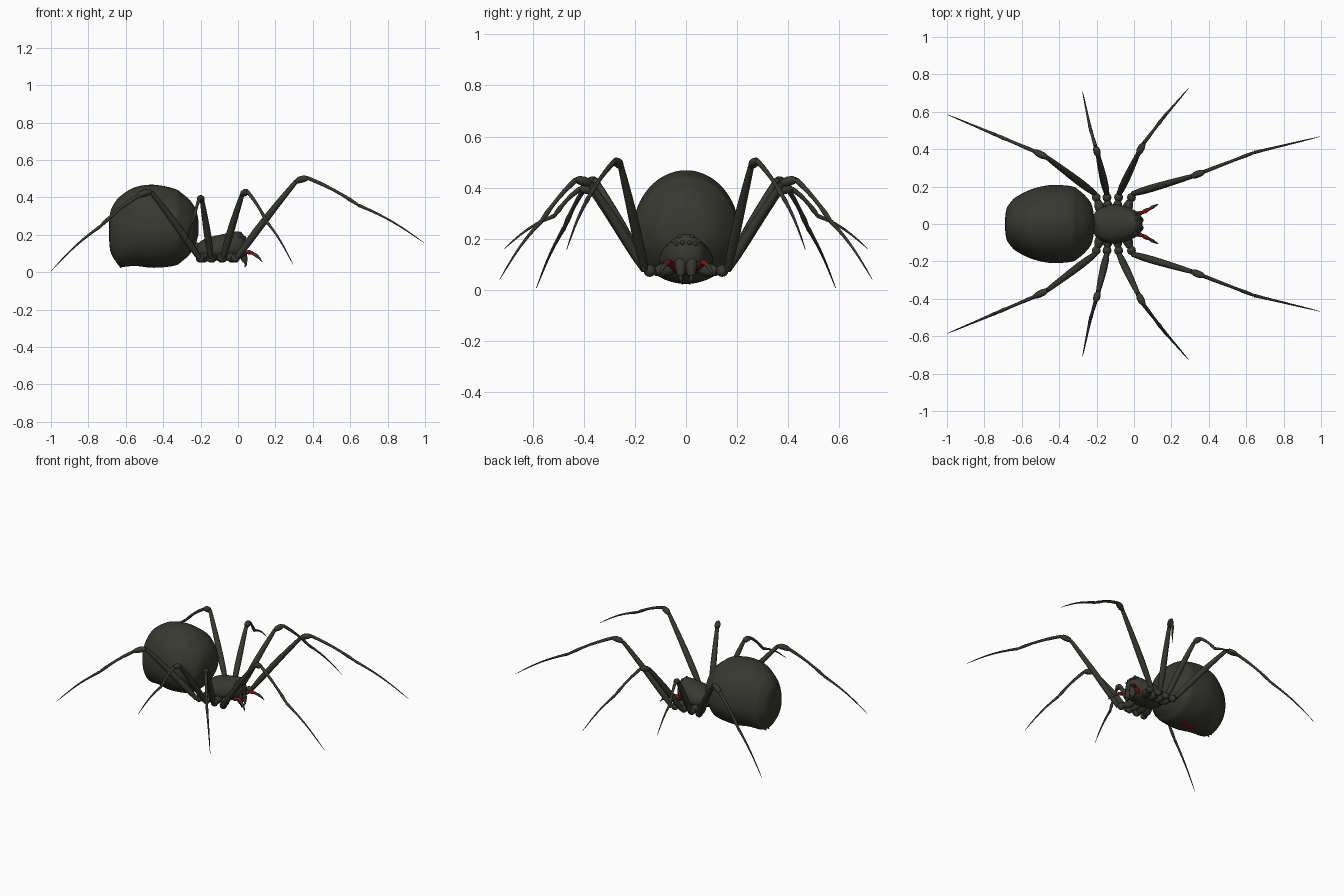
import bpy, bmesh, math
from mathutils import Vector

if "Cube" in bpy.data.objects:
    bpy.data.objects.remove(bpy.data.objects["Cube"])


def material(name, rgb, rough=0.5):
    m = bpy.data.materials.new(name)
    m.use_nodes = True
    m.diffuse_color = (*rgb, 1)
    b = m.node_tree.nodes["Principled BSDF"]
    b.inputs["Base Color"].default_value = (*rgb, 1)
    b.inputs["Roughness"].default_value = rough
    return m


BODY = material("charcoal black", (0.040, 0.040, 0.032))
RED = material("dark red", (0.16, 0.008, 0.010))


def finish(bm, name, mats, mirror=False, angle=60):
    bmesh.ops.recalc_face_normals(bm, faces=bm.faces)
    me = bpy.data.meshes.new(name)
    bm.to_mesh(me)
    bm.free()
    ob = bpy.data.objects.new(name, me)
    bpy.context.collection.objects.link(ob)
    for m in mats:
        me.materials.append(m)
    bpy.ops.object.select_all(action='DESELECT')
    ob.select_set(True)
    bpy.context.view_layer.objects.active = ob
    bpy.ops.object.shade_smooth_by_angle(angle=math.radians(angle))
    if mirror:
        mod = ob.modifiers.new("Mirror", 'MIRROR')
        mod.use_axis = (False, True, False)
        mod.use_clip = False
    return ob


def skin(bm, rings):
    """Bridge rings of coordinates and cap both ends."""
    vs = [[bm.verts.new(p) for p in r] for r in rings]
    n = len(vs[0])
    for a, b in zip(vs, vs[1:]):
        for i in range(n):
            bm.faces.new((a[i], a[(i + 1) % n], b[(i + 1) % n], b[i]))
    bm.faces.new(vs[0][::-1])
    bm.faces.new(vs[-1])


def smooth_rows(rows, steps):
    """Catmull-Rom interpolation between profile rows."""
    rows = [Vector(r) for r in rows]
    out = []
    for i in range(len(rows) - 1):
        p0, p1, p2 = rows[max(i - 1, 0)], rows[i], rows[i + 1]
        p3 = rows[min(i + 2, len(rows) - 1)]
        for s in range(steps):
            t = s / steps
            out.append(p1 + (p2 - p0) * (t / 2)
                       + (p0 * 2 - p1 * 5 + p2 * 4 - p3) * (t * t / 2)
                       + (p1 * 3 - p0 - p2 * 3 + p3) * (t ** 3 / 2))
    return out + [rows[-1]]


def hull(bm, rows, n, steps, mid=0.45):
    """Body of egg-shaped sections; each row is x, bottom, top, half width."""
    rings = []
    for x, lo, hi, w in smooth_rows(rows, steps):
        zc = lo + (hi - lo) * mid
        ring = []
        for i in range(n):
            a = 2 * math.pi * i / n
            s = math.sin(a)
            ring.append((x, w * math.cos(a), zc + s * ((hi - zc) if s > 0 else (zc - lo))))
        rings.append(ring)
    skin(bm, rings)


def tube(bm, pts, radii, n=10):
    pts = [Vector(p) for p in pts]
    rings = []
    for i, p in enumerate(pts):
        d = (pts[min(i + 1, len(pts) - 1)] - pts[max(i - 1, 0)]).normalized()
        u = d.cross(Vector((0, 0, 1)) if abs(d.z) < 0.9 else Vector((1, 0, 0))).normalized()
        v = d.cross(u)
        rings.append([p + (u * math.cos(2 * math.pi * k / n) + v * math.sin(2 * math.pi * k / n)) * radii[i]
                      for k in range(n)])
    skin(bm, rings)


def limb(bm, a, b, profile, sag=0.0):
    """Tapered limb segment from a to b, bowed upward by sag."""
    a, b = Vector(a), Vector(b)
    m = len(profile) - 1
    pts = [a.lerp(b, i / m) + Vector((0, 0, sag * math.sin(math.pi * i / m))) for i in range(m + 1)]
    tube(bm, pts, profile)


def ball(bm, c, r, squash=(1, 1, 1)):
    res = bmesh.ops.create_uvsphere(bm, u_segments=12, v_segments=8, radius=r)
    for v in res["verts"]:
        v.co = Vector((v.co.x * squash[0], v.co.y * squash[1], v.co.z * squash[2])) + Vector(c)


# Abdomen with a red hourglass on its underside
bm = bmesh.new()
hull(bm, [(-.690, .19, .25, .015), (-.682, .11, .325, .08), (-.655, .06, .378, .122),
          (-.625, .03, .41, .148), (-.55, .034, .455, .185), (-.45, .024, .468, .208),
          (-.34, .035, .447, .203), (-.30, .058, .422, .185), (-.255, .10, .383, .145),
          (-.225, .155, .335, .10), (-.21, .21, .27, .02)], 96, 7)
for f in bm.faces:
    c = f.calc_center_median()
    if c.z < 0.1 and abs(c.x + .44) < .05 and abs(c.y) < .008 + abs(c.x + .44) * .6:
        f.material_index = 1
finish(bm, "abdomen", [BODY, RED])

# Spinnerets at the rear underside
bm = bmesh.new()
for y in (.014, -.014):
    limb(bm, (-.60, y, .06), (-.632, y, .024), [.018, .015, .010, .004])
finish(bm, "spinnerets", [BODY])

# Waist joining the two body halves
bm = bmesh.new()
limb(bm, (-.27, 0, .15), (-.17, 0, .12), [.03, .025, .025, .03])
finish(bm, "waist", [BODY])

# Head and thorax shell
bm = bmesh.new()
hull(bm, [(-.222, .10, .13, .02), (-.21, .08, .155, .06), (-.18, .07, .178, .085),
          (-.12, .062, .195, .105), (-.05, .062, .210, .095), (0, .07, .218, .075),
          (.025, .085, .205, .058), (.04, .11, .175, .035), (.045, .13, .15, .01)], 32, 4, .4)
finish(bm, "head_and_thorax", [BODY])

# Eight eyes
bm = bmesh.new()
for x, y, z in ((.036, .014, .185), (.028, .036, .18), (.012, .024, .208), (.008, .048, .19)):
    ball(bm, (x, y, z), .009)
finish(bm, "eyes", [BODY], mirror=True)

# Jaws and fangs
bm = bmesh.new()
limb(bm, (.012, .022, .14), (.038, .020, .055), [.016, .024, .024, .02, .013])
finish(bm, "jaws", [BODY], mirror=True)
bm = bmesh.new()
tube(bm, [(.038, .022, .06), (.042, .020, .04), (.034, .012, .022)], [.009, .006, .001])
finish(bm, "fangs", [BODY], mirror=True)

# Feelers beside the jaws
bm = bmesh.new()
limb(bm, (.0, .045, .085), (.045, .062, .108), [.010, .014, .013, .009])
limb(bm, (.045, .062, .108), (.085, .082, .098), [.009, .012, .010, .007], .003)
finish(bm, "feelers", [RED], mirror=True)
bm = bmesh.new()
limb(bm, (.083, .081, .098), (.13, .107, .055), [.008, .009, .006, .001], .006)
finish(bm, "feeler_tips", [BODY], mirror=True)

# Legs: hip x, then knee start, knee end, ankle and tip
LEGS = {
    "first": (-.022, (.31, .255, .485), (.375, .28, .503), (.645, .383, .358), (.995, .467, .157)),
    "second": (-.085, (.022, .375, .415), (.052, .432, .430), (.155, .567, .268), (.294, .728, .042)),
    "third": (-.143, (-.192, .365, .385), (-.206, .415, .395), (-.235, .515, .290), (-.276, .712, .160)),
    "fourth": (-.195, (-.465, .355, .430), (-.535, .39, .408), (-.74, .477, .242), (-.997, .585, .008)),
}
for name, (hx, k1, k2, ankle, tip) in LEGS.items():
    bm = bmesh.new()
    k1, k2, ankle, tip = map(Vector, (k1, k2, ankle, tip))
    inner = Vector((-.11 + (hx + .11) * .7, .05, .085))
    hip = Vector((hx, .122, .072))
    start = Vector((hx + (k1.x - hx) * .05, .162, .078))
    limb(bm, inner, hip, [.02, .026, .026, .018])
    ball(bm, hip.lerp(start, .5), .024)
    limb(bm, start, k1, [.014, .019, .020, .019, .017, .015, .012], .008)
    limb(bm, k1, k2, [.012, .018, .019, .017, .010], .004)
    limb(bm, k2, ankle, [.010, .010, .009, .008, .008, .010, .007], .010)
    limb(bm, ankle, tip, [.009, .007, .006, .005, .004, .003, .001], .016)
    finish(bm, name + "_leg_pair", [BODY], mirror=True)
